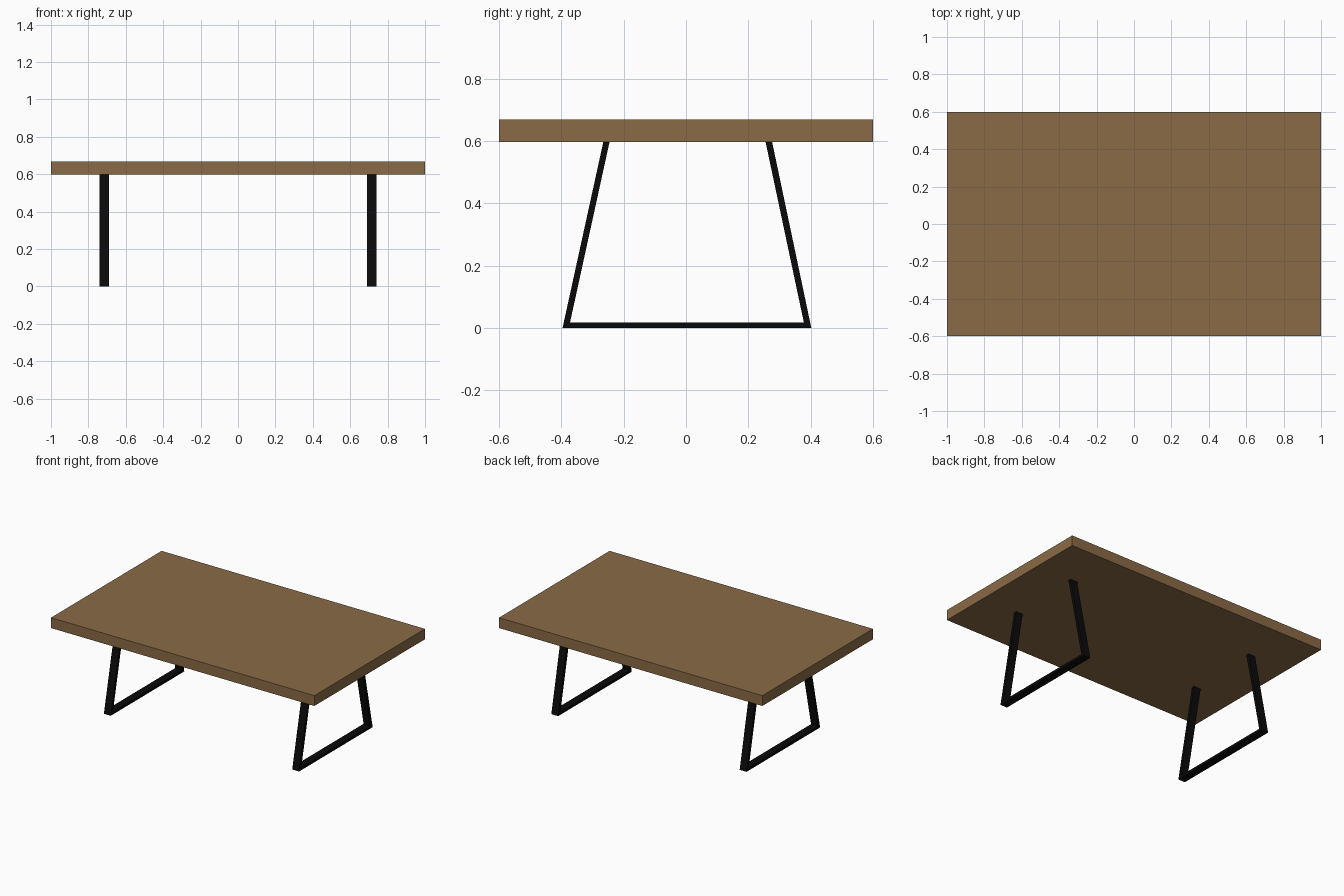
import bpy, bmesh
from mathutils import Vector

if "Cube" in bpy.data.objects:
    bpy.data.objects.remove(bpy.data.objects["Cube"])


def material(name, color):
    m = bpy.data.materials.new(name)
    m.diffuse_color = (*color, 1)
    m.use_nodes = True
    m.node_tree.nodes["Principled BSDF"].inputs["Base Color"].default_value = m.diffuse_color
    return m


def extruded(name, profile, x0, x1, mat):
    """Extrude a (y, z) profile along x from x0 to x1."""
    bm = bmesh.new()
    face = bm.faces.new([bm.verts.new((x0, y, z)) for y, z in profile])
    new = bmesh.ops.extrude_face_region(bm, geom=[face])["geom"]
    verts = [g for g in new if isinstance(g, bmesh.types.BMVert)]
    bmesh.ops.translate(bm, verts=verts, vec=Vector((x1 - x0, 0, 0)))
    bmesh.ops.recalc_face_normals(bm, faces=bm.faces)
    mesh = bpy.data.meshes.new(name)
    bm.to_mesh(mesh)
    bm.free()
    mesh.materials.append(mat)
    ob = bpy.data.objects.new(name, mesh)
    bpy.context.collection.objects.link(ob)
    return ob


wood = material("brown_wood", (0.254, 0.147, 0.063))
metal = material("black_metal", (0.003, 0.003, 0.003))

# Tabletop slab
extruded("tabletop", [(-0.6, 0.597), (0.6, 0.597), (0.6, 0.668), (-0.6, 0.668)],
         -1, 1, wood)

# Flat-bar leg frames: two leaning legs joined by a floor bar, open at the top
frame = [(-0.396, 0), (0.402, 0), (0.276, 0.598), (0.255, 0.598),
         (0.378, 0.018), (-0.372, 0.018), (-0.245, 0.598), (-0.265, 0.598)]
for side, x in (("left", -0.715), ("right", 0.715)):
    extruded(side + "_leg_frame", frame, x - 0.026, x + 0.026, metal)
